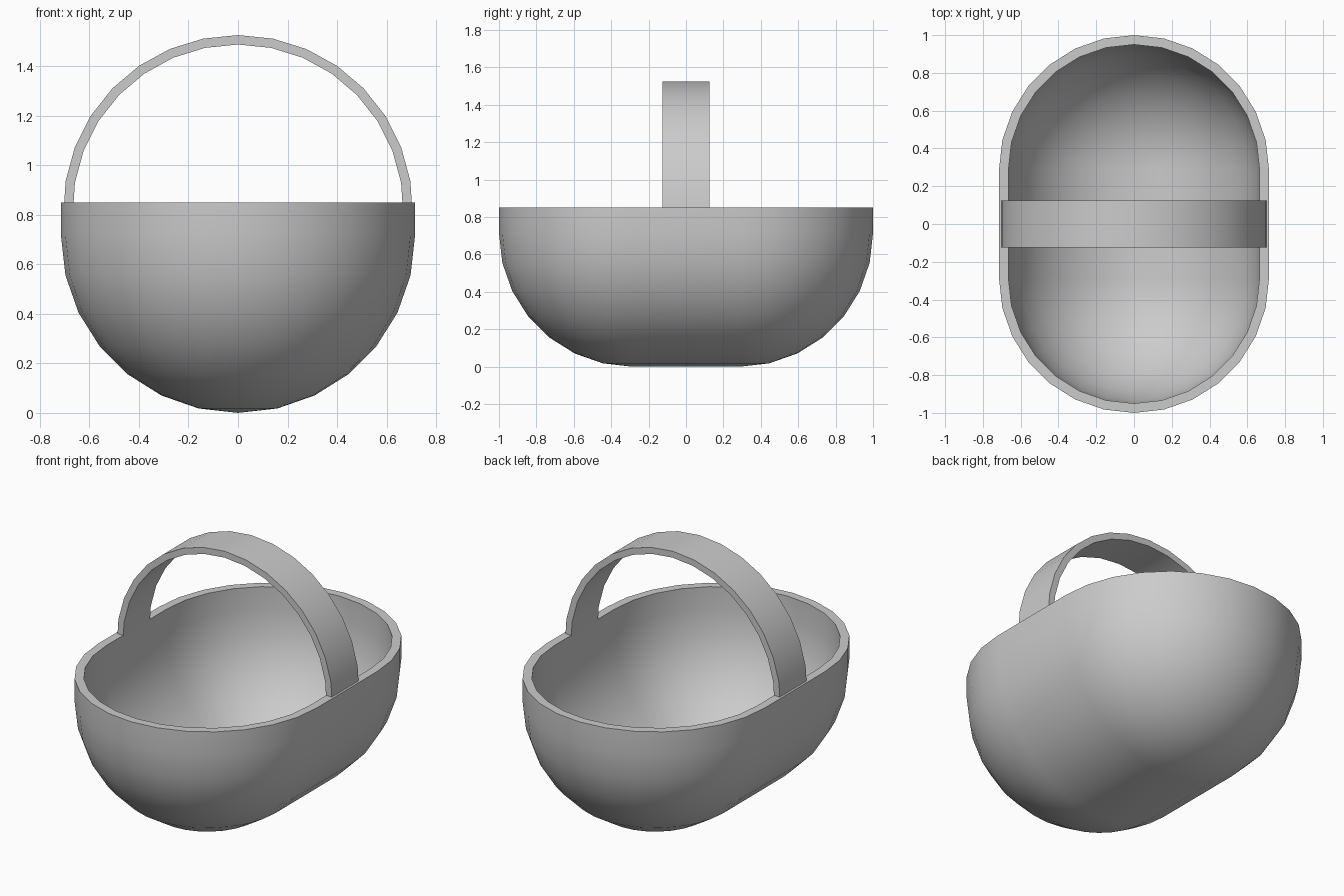
import bpy
import bmesh
from math import sin, cos, pi, radians

cube = bpy.data.objects.get("Cube")
if cube:
    bpy.data.objects.remove(cube, do_unlink=True)

grey = bpy.data.materials.new("light_grey")
grey.use_nodes = True
colour = (0.6, 0.6, 0.6, 1)
grey.diffuse_color = colour
grey.node_tree.nodes["Principled BSDF"].inputs["Base Color"].default_value = colour


def loft(name, rings, caps=False):
    """Skin a list of closed rings and shade the result."""
    bm = bmesh.new()
    rows = [[bm.verts.new(p) for p in ring] for ring in rings]
    n = len(rows[0])
    for a, b in zip(rows, rows[1:]):
        for i in range(n):
            j = (i + 1) % n
            bm.faces.new((a[i], a[j], b[j], b[i]))
    if caps:
        bm.faces.new(rows[0])
        bm.faces.new(rows[-1])
    bmesh.ops.remove_doubles(bm, verts=bm.verts, dist=0.0005)
    bmesh.ops.recalc_face_normals(bm, faces=bm.faces)
    mesh = bpy.data.meshes.new(name)
    bm.to_mesh(mesh)
    bm.free()
    obj = bpy.data.objects.new(name, mesh)
    bpy.context.collection.objects.link(obj)
    mesh.materials.append(grey)
    bpy.ops.object.select_all(action="DESELECT")
    obj.select_set(True)
    bpy.context.view_layer.objects.active = obj
    bpy.ops.object.shade_smooth_by_angle(angle=radians(30))
    return obj


# Basket bowl: half a capsule lying along y, with a short upright rim
RADIUS, WALL, STRAIGHT, RIM_Z, STEPS = 0.715, 0.05, 0.285, 0.85, 7


def stadium(r, z):
    ring = []
    for side in (1, -1):
        for i in range(2 * STEPS + 1):
            a = pi * i / (2 * STEPS)
            ring.append((side * r * cos(a), side * (r * sin(a) + STRAIGHT), z))
    return ring


def shell(r):
    quarter = [i * pi / 2 / STEPS for i in range(STEPS + 1)]
    rings = [stadium(r * sin(a), RADIUS - r * cos(a)) for a in quarter]
    return rings + [stadium(r, RIM_Z)]


loft("basket_bowl", shell(RADIUS) + shell(RADIUS - WALL)[::-1])

# Handle: a flat band arched from rim to rim, its ends sunk in the wall
OUTER, INNER, HALF_WIDTH, CENTRE_Z = 0.706, 0.668, 0.125, 0.82
arch = []
for i in range(-8, 9):
    a = radians(11.5 * i)
    arch.append([(r * sin(a), y, CENTRE_Z + r * cos(a))
                 for r, y in ((OUTER, -HALF_WIDTH), (OUTER, HALF_WIDTH),
                              (INNER, HALF_WIDTH), (INNER, -HALF_WIDTH))])
loft("basket_handle", arch, caps=True)
